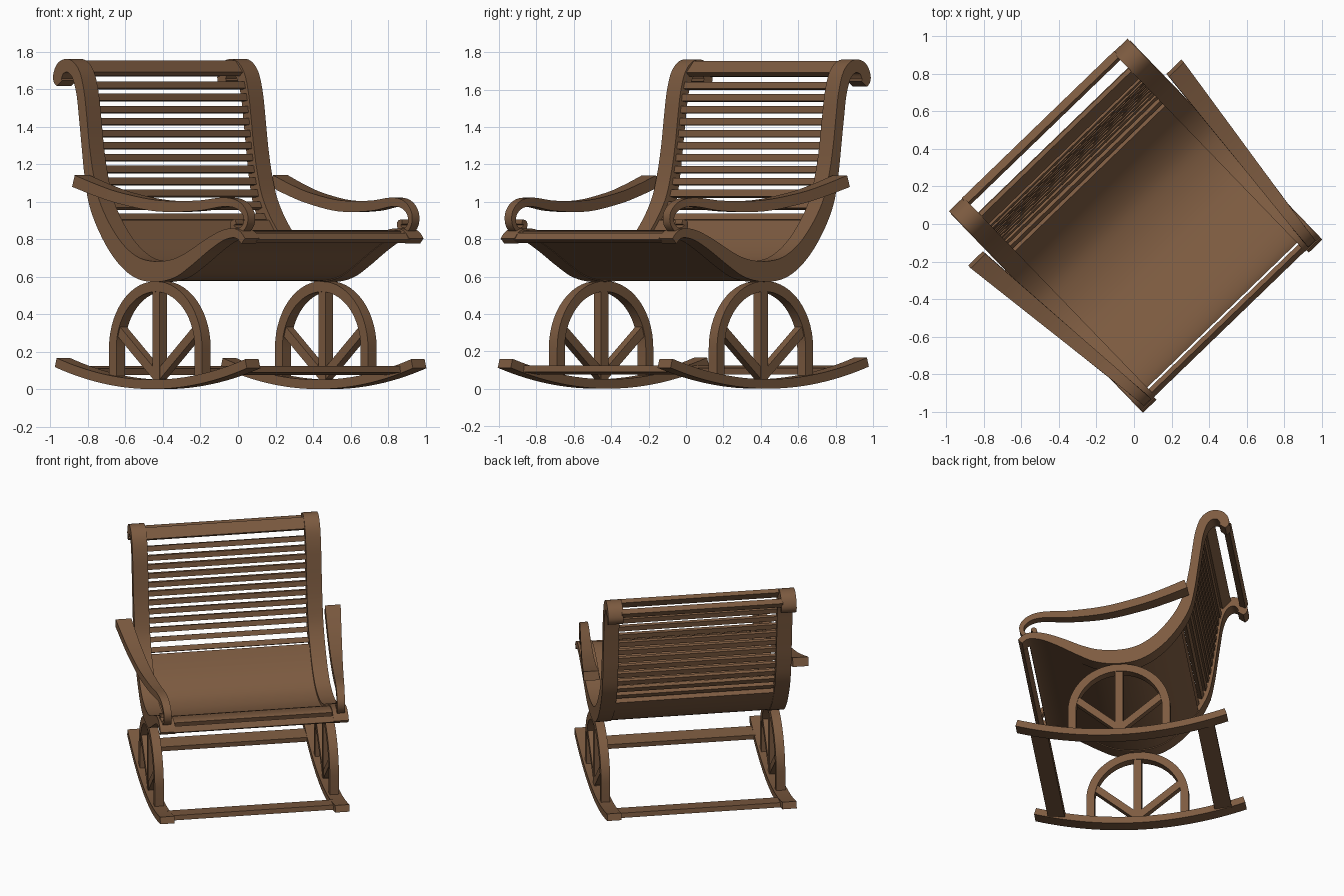
import bpy, bmesh, math
from mathutils import Matrix, Vector

if "Cube" in bpy.data.objects:
    bpy.data.objects.remove(bpy.data.objects["Cube"])

TURN = Matrix.Rotation(math.radians(44), 4, 'Z')   # chair stands turned on the grid
wood = bpy.data.materials.new("brown wood")
wood.diffuse_color = (0.205, 0.105, 0.052, 1)
wood.use_nodes = True
wood.node_tree.nodes["Principled BSDF"].inputs["Base Color"].default_value = wood.diffuse_color


def finish(name, bm):
    bmesh.ops.recalc_face_normals(bm, faces=bm.faces)
    bm.transform(TURN)
    me = bpy.data.meshes.new(name)
    bm.to_mesh(me)
    bm.free()
    me.materials.append(wood)
    ob = bpy.data.objects.new(name, me)
    bpy.context.collection.objects.link(ob)
    bpy.ops.object.select_all(action='DESELECT')
    ob.select_set(True)
    bpy.context.view_layer.objects.active = ob
    bpy.ops.object.shade_smooth_by_angle(angle=math.radians(35))
    return ob


def smooth_path(pts, n=5):
    """Catmull-Rom through tuples of any length."""
    P = [Vector(p) for p in pts]
    P = [2 * P[0] - P[1]] + P + [2 * P[-1] - P[-2]]
    out = []
    for i in range(1, len(P) - 2):
        a, b, c, d = P[i - 1:i + 3]
        for k in range(n):
            t = k / n
            out.append(0.5 * (2 * b + (c - a) * t + (2 * a - 5 * b + 4 * c - d) * t * t
                              + (3 * b - a - 3 * c + d) * t ** 3))
    return out + [P[-2]]


def ribbon(name, path, span, low=1.0, high=1.0):
    """Rectangular strip along (y, z, thickness); span(y) gives its two x limits."""
    bm = bmesh.new()
    rings = []
    for i, p in enumerate(path):
        a, b = path[max(i - 1, 0)], path[min(i + 1, len(path) - 1)]
        d = Vector((b[0] - a[0], b[1] - a[1])).normalized()
        nx, nz = -d.y * p[2] / 2, d.x * p[2] / 2
        x0, x1 = span(p[0])
        ring = [(x0, high), (x1, high), (x1, -low), (x0, -low)]
        rings.append([bm.verts.new((x, p[0] + nx * s, p[1] + nz * s)) for x, s in ring])
    for r, q in zip(rings, rings[1:]):
        for k in range(4):
            bm.faces.new((r[k], r[(k + 1) % 4], q[(k + 1) % 4], q[k]))
    bm.faces.new(rings[0])
    bm.faces.new(rings[-1])
    return finish(name, bm)


def bar(name, x, y, z, sx, sy, sz, tilt=0):
    bm = bmesh.new()
    bmesh.ops.create_cube(bm, size=1)
    bm.transform(Matrix.Translation((x, y, z)) @ Matrix.Rotation(tilt, 4, 'X')
                 @ Matrix.Diagonal((sx, sy, sz, 1)))
    return finish(name, bm)


# side frame profile: y, z, thickness (front tip, seat dip, back, top scroll)
frame = smooth_path([
    (-.725, .79, .04), (-.69, .822, .045), (-.64, .833, .05), (-.56, .818, .055),
    (-.45, .77, .065), (-.3, .69, .08), (-.18, .642, .1), (-.04, .627, .11),
    (.1, .652, .11), (.23, .735, .1), (.34, .86, .09), (.42, 1.0, .08),
    (.46, 1.15, .068), (.485, 1.3, .06), (.505, 1.45, .06), (.525, 1.58, .06),
    (.56, 1.68, .065), (.615, 1.724, .07), (.675, 1.712, .07), (.702, 1.66, .065),
    (.685, 1.63, .05)])
frame_low = [p for p in frame if p[0] > -.675 and p[1] < .9 and p[0] < .45]


def back_at(z):
    """Centre of the back frame and its lean at height z."""
    for a, b in zip(frame, frame[1:]):
        if a[0] > .2 and a[1] <= z <= b[1]:
            t = (z - a[1]) / (b[1] - a[1])
            return a[0] + (b[0] - a[0]) * t, -math.atan2(b[0] - a[0], b[1] - a[1])


# armrest profile with curled front
arm = smooth_path([
    (.445, 1.11, .065), (.29, 1.06, .062), (.13, 1.018, .06), (-.12, .978, .06),
    (-.38, .978, .055), (-.56, .998, .048), (-.655, .985, .042), (-.71, .94, .036),
    (-.715, .885, .03), (-.68, .848, .028), (-.635, .855, .03), (-.625, .885, .03),
    (-.65, .892, .025)])

rocker = [(-.75 + 1.46 * i / 28,) for i in range(29)]
rocker = [(y, (y + .03) ** 2 / 4.7 + .026, .05) for y, in rocker]

WY, WZ, R, RW = -.037, .219, .329, .056      # arch wheel centre, radius, rim size
arch = [(WY - R, .04, RW), (WY - R, .13, RW)]
arch += [(WY - R * math.cos(math.pi * i / 28), WZ + R * math.sin(math.pi * i / 28), RW)
         for i in range(29)]
arch += [(WY + R, .13, RW), (WY + R, .04, RW)]

for s, side in ((-1, "left"), (1, "right")):
    ribbon(side + "_side_frame", frame, lambda y: (s * .555, s * .662))
    ribbon(side + "_rocker", rocker, lambda y: (s * .565, s * .665))
    ribbon(side + "_arch", arch, lambda y: (s * .583, s * .647))

    # armrest flares outward and widens to the back
    def arm_span(y):
        t = (y + .75) / 1.195
        c, w = .605 + .13 * t, .026 + .029 * t
        return s * (c - w), s * (c + w)
    ribbon(side + "_armrest", arm, arm_span)

    # spokes fan out from the rocker
    bar(side + "_spoke_middle", s * .615, WY, .29, .055, .055, .52)
    for k in (-1, 1):
        a = math.radians(40)
        bar(side + "_spoke_slanted", s * .615, WY + k * .15, .065 + .15 * math.tan(a),
            .05, .39, .05, k * a)

# seat shell between the frames
ribbon("seat", frame_low, lambda y: (-.56, .56), .9, .6)

# back slats
for i in range(12):
    z = .915 + i * .064
    y, lean = back_at(z)
    bar("back_slat", 0, y, z, 1.13, .028, .037, lean)
bar("top_slat", 0, .578, 1.712, 1.13, .03, .085, math.radians(-42))
bar("scroll_rail", 0, .708, 1.695, 1.13, .045, .04, math.radians(-25))

# front rail and the two floor stretchers
bar("front_rail", 0, -.712, .807, 1.13, .03, .045, math.radians(-35))
for y, t in ((-.6, -.12), (.56, .12)):
    bar("floor_stretcher", 0, y, .1, 1.16, .12, .035, t)
